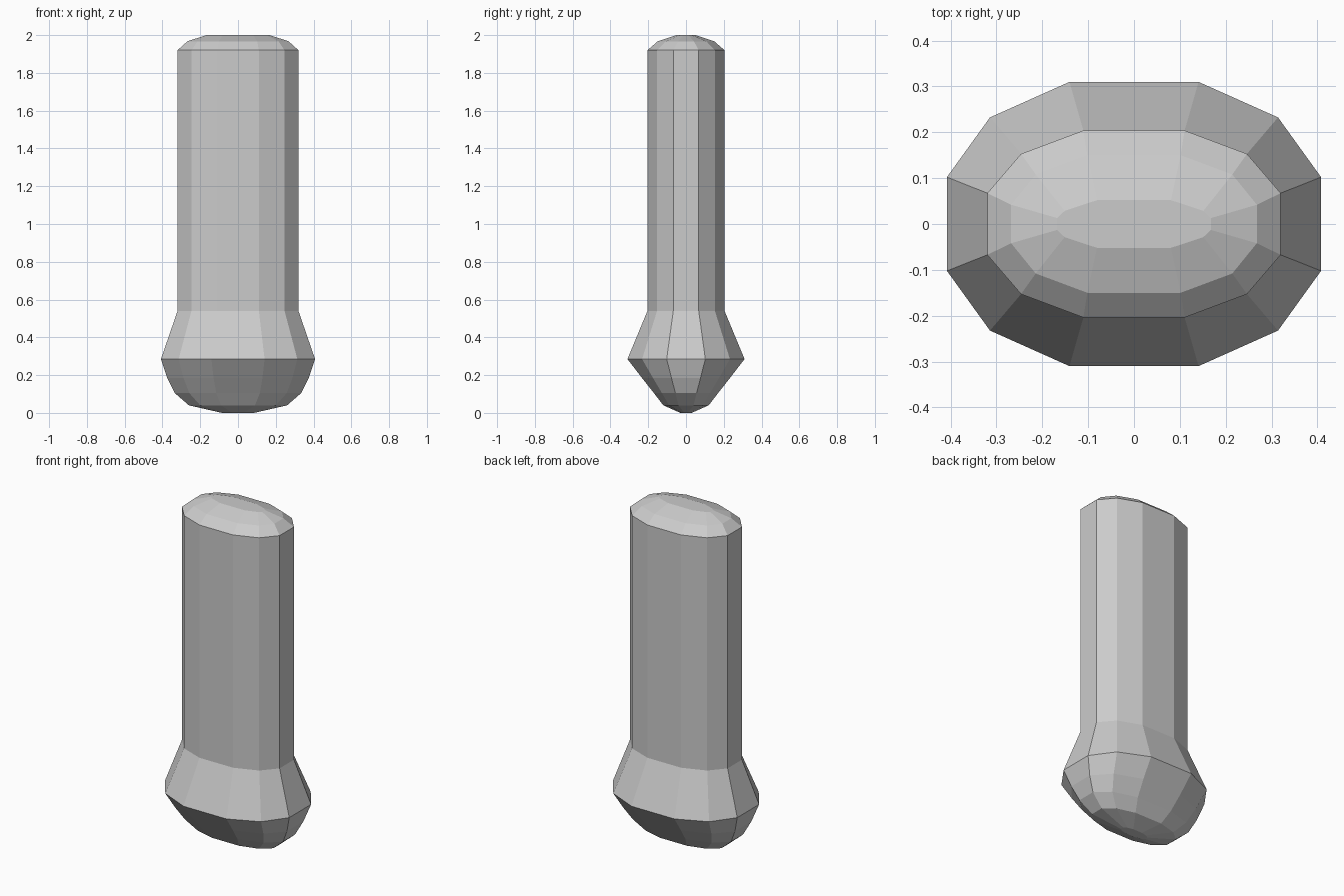
import bpy, bmesh

if "Cube" in bpy.data.objects:
    bpy.data.objects.remove(bpy.data.objects["Cube"])

# Quarter of the 12-sided cross-section, as fractions of half-width and half-depth
QUARTER = [(1.0, 0.33), (0.77, 0.75), (0.345, 1.0)]


def section(a, b, z, quarter=QUARTER):
    q = [(x * a, y * b) for x, y in quarter]
    half = q + [(-x, y) for x, y in reversed(q)]
    return [(x, y, z) for x, y in half + [(-x, -y) for x, y in half]]


def loft(name, rings):
    bm = bmesh.new()
    loops = [[bm.verts.new(p) for p in r] for r in rings]
    n = len(loops[0])
    for lo, hi in zip(loops, loops[1:]):
        for i in range(n):
            j = (i + 1) % n
            bm.faces.new((lo[i], lo[j], hi[j], hi[i]))
    bm.faces.new(list(reversed(loops[0])))
    bm.faces.new(loops[-1])
    bmesh.ops.recalc_face_normals(bm, faces=bm.faces)
    mesh = bpy.data.meshes.new(name)
    bm.to_mesh(mesh)
    bm.free()
    obj = bpy.data.objects.new(name, mesh)
    bpy.context.collection.objects.link(obj)
    return obj


# Rounded foot, flared collar, straight shaft and domed top
foot = [(0.085, 0.03, 0.0), (0.26, 0.12, 0.04), (0.335, 0.17, 0.105), (0.375, 0.233, 0.185)]
shaft = [(0.408, 0.31, 0.285), (0.32, 0.204, 0.54), (0.32, 0.204, 1.92)]
rings = [section(*r) for r in foot + shaft]
rings.append(section(0.268, 0.15, 1.967, [(1.0, 0.28), (0.8, 0.72), (0.38, 1.0)]))
rings.append(section(0.168, 0.052, 2.0, [(1.0, 0.25), (0.9, 0.55), (0.48, 1.0)]))
loft("post", rings)
